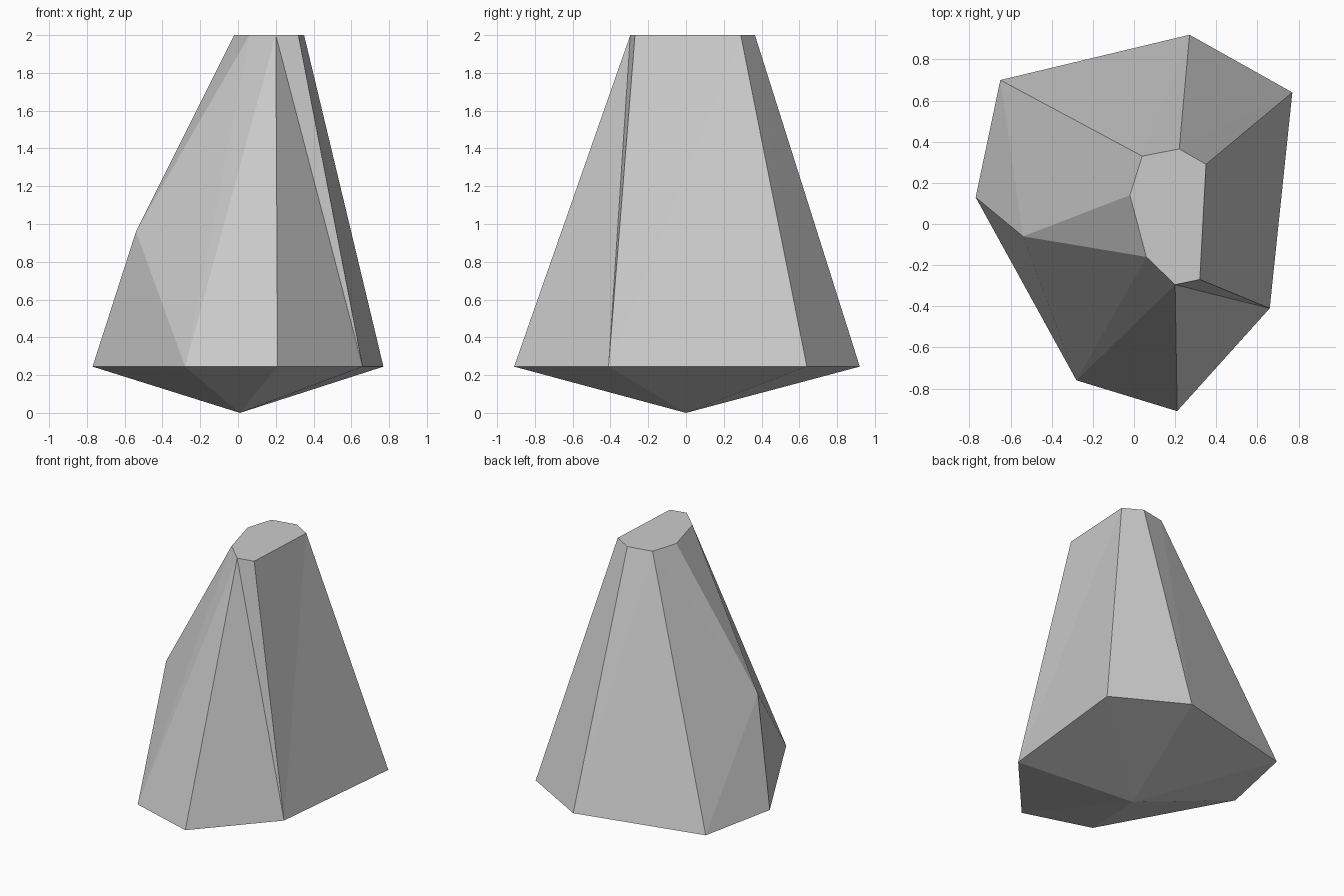
import bpy
import bmesh

default_cube = bpy.data.objects.get("Cube")
if default_cube:
    bpy.data.objects.remove(default_cube, do_unlink=True)

# Single flat stone colour
stone = bpy.data.materials.new("grey_stone")
stone.use_nodes = True
colour = (0.6, 0.6, 0.6, 1)
stone.diffuse_color = colour
stone.node_tree.nodes["Principled BSDF"].inputs["Base Color"].default_value = colour

# Outlines, counter-clockwise from the front left corner
RIM_HEIGHT, TOP_HEIGHT = 0.245, 2.0
rim_outline = [(-.28, -.76), (.21, -.91), (.66, -.41), (.77, .64),
               (.27, .92), (-.65, .70), (-.77, .13)]
top_outline = [(.06, -.16), (.20, -.295), (.32, -.27), (.35, .29),
               (.22, .365), (.04, .33), (-.02, .14)]

bm = bmesh.new()


def ring(outline, height):
    return [bm.verts.new((x, y, height)) for x, y in outline]


def fan(centre, loop):
    """Join each edge of a closed loop to one corner point."""
    for a, b in zip(loop, loop[1:] + loop[:1]):
        bm.faces.new((centre, a, b))


rim = ring(rim_outline, RIM_HEIGHT)
top = ring(top_outline, TOP_HEIGHT)

# Flat top and shallow pointed underside
bm.faces.new(top)
fan(bm.verts.new((.01, 0, 0)), rim)

# Side facets: step along the top or the rim, one triangle per step
r = t = 0
for step in ("top rim rim top top rim top rim top rim").split():
    if step == "top":
        bm.faces.new((rim[r], top[t + 1], top[t]))
        t += 1
    else:
        bm.faces.new((rim[r], rim[r + 1], top[t]))
        r += 1

# Bulging corner on the remaining side
bulge = bm.verts.new((-.54, -.06, .96))
fan(bulge, [rim[r], rim[-1], rim[0], top[0], top[-1], top[t]])

bmesh.ops.recalc_face_normals(bm, faces=bm.faces[:])
mesh = bpy.data.meshes.new("rock")
bm.to_mesh(mesh)
bm.free()
mesh.materials.append(stone)
rock = bpy.data.objects.new("rock", mesh)
bpy.context.collection.objects.link(rock)
